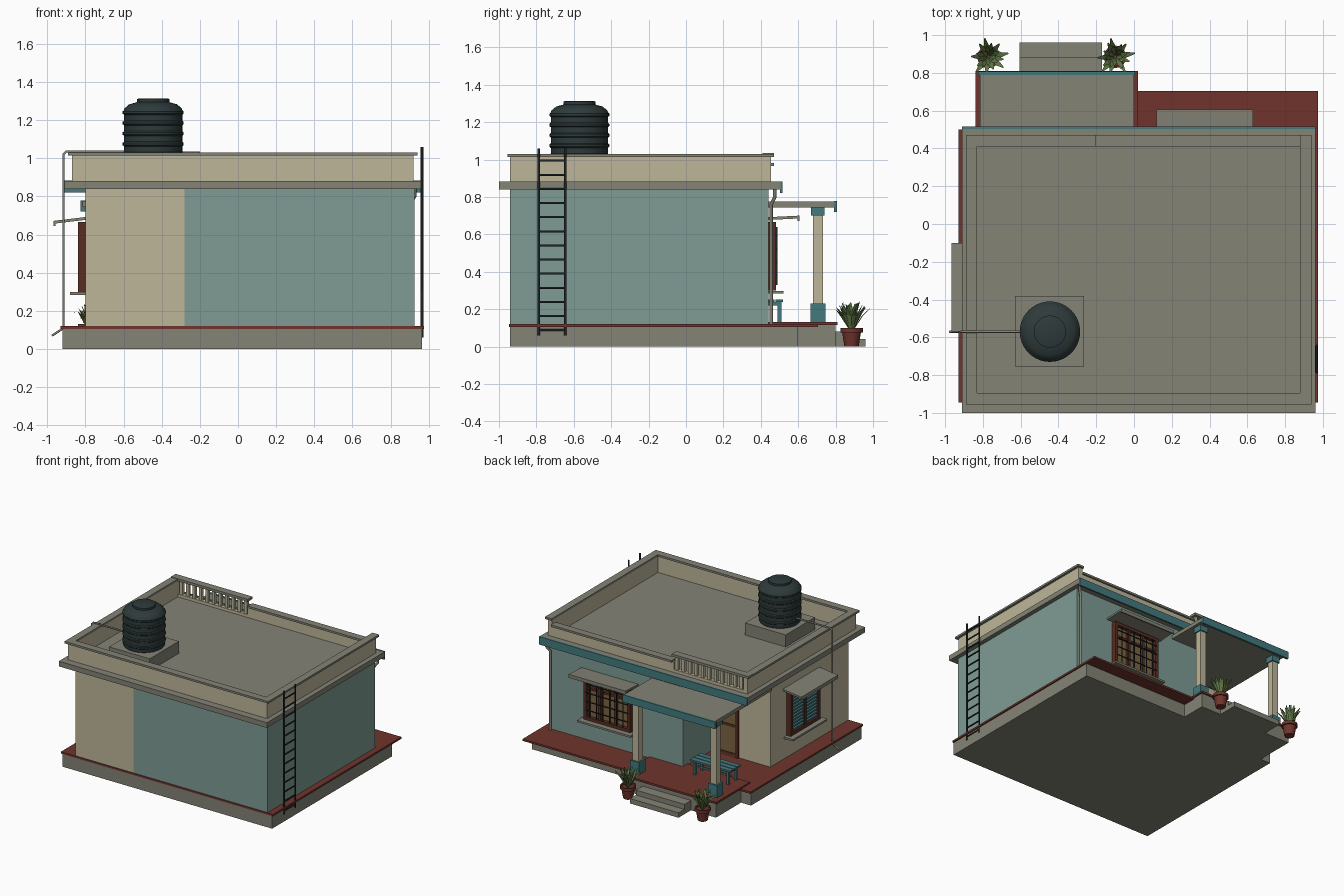
import bpy, bmesh, math, random
from mathutils import Matrix, Vector

if "Cube" in bpy.data.objects:
    bpy.data.objects.remove(bpy.data.objects["Cube"])

random.seed(4)


def lin(c):
    c /= 255
    return c / 12.92 if c <= 0.04045 else ((c + 0.055) / 1.055) ** 2.4


def mat(name, r, g, b):
    m = bpy.data.materials.new(name)
    m.diffuse_color = (lin(r), lin(g), lin(b), 1)
    m.use_nodes = True
    m.node_tree.nodes["Principled BSDF"].inputs["Base Color"].default_value = m.diffuse_color
    return m


CONCRETE = mat("concrete grey", 132, 131, 118)
TEAL = mat("wall teal", 126, 156, 148)
CREAM = mat("wall cream", 190, 182, 154)
RED = mat("oxide red", 112, 52, 45)
TRIM = mat("trim teal", 68, 122, 126)
BROWN = mat("wood brown", 88, 46, 34)
BLACK = mat("iron black", 32, 36, 38)
TANK = mat("tank charcoal", 46, 58, 58)
GREEN = mat("leaf green", 98, 122, 70)
OCHRE = mat("pane ochre", 122, 100, 68)


def finish(name, bm, material, M=None, smooth=False):
    if M:
        bm.transform(M)
    bmesh.ops.recalc_face_normals(bm, faces=bm.faces)
    me = bpy.data.meshes.new(name)
    bm.to_mesh(me)
    bm.free()
    me.materials.append(material)
    if smooth:
        me.shade_smooth()
        me.set_sharp_from_angle(angle=math.radians(35))
    ob = bpy.data.objects.new(name, me)
    bpy.context.collection.objects.link(ob)
    return ob


def boxes(name, material, dims, M=None, shear=0):
    """Boxes given as (x0, x1, y0, y1, z0, z1); shear tilts z along y."""
    bm = bmesh.new()
    for x0, x1, y0, y1, z0, z1 in dims:
        T = Matrix.Translation(((x0 + x1) / 2, (y0 + y1) / 2, (z0 + z1) / 2))
        S = Matrix.Diagonal((x1 - x0, y1 - y0, z1 - z0, 1))
        bmesh.ops.create_cube(bm, size=1, matrix=T @ S)
    for v in bm.verts:
        v.co.z += shear * v.co.y
    return finish(name, bm, material, M)


def lathe(name, material, profile, x, y, segs):
    bm = bmesh.new()
    vs = [bm.verts.new((r, 0, z)) for r, z in profile]
    es = [bm.edges.new(p) for p in zip(vs, vs[1:])]
    bmesh.ops.spin(bm, geom=vs + es, cent=(0, 0, 0), axis=(0, 0, 1),
                   angle=math.tau, steps=segs)
    bmesh.ops.remove_doubles(bm, verts=bm.verts, dist=1e-5)
    return finish(name, bm, material, Matrix.Translation((x, y, 0)), True)


def tube(name, material, paths, r):
    cu = bpy.data.curves.new(name, 'CURVE')
    cu.dimensions = '3D'
    cu.bevel_depth, cu.bevel_resolution, cu.use_fill_caps = r, 1, True
    for pts in paths:
        sp = cu.splines.new('POLY')
        sp.points.add(len(pts) - 1)
        for p, co in zip(sp.points, pts):
            p.co = (*co, 1)
    cu.materials.append(material)
    ob = bpy.data.objects.new(name, cu)
    bpy.context.collection.objects.link(ob)
    return ob


# Plinth, floor slabs and steps
boxes("plinth", CONCRETE, [(-.28, .965, -.94, .60, 0, .106), (-.92, -.28, -.94, .48, 0, .106),
                           (-.83, .01, .3, .80, 0, .116)])
boxes("floor_slab", RED, [(0, .975, -.945, .705, .105, .12), (-.93, 0, -.945, .50, .105, .12)])
boxes("porch_floor", RED, [(-.84, .02, .38, .81, .115, .131)])
boxes("porch_steps", CONCRETE, [(-.605, -.17, .79, .885, 0, .08), (-.605, -.17, .88, .96, 0, .04)])

# Walls: L-shaped plan with a recessed entrance
boxes("main_wall", TEAL, [(-.28, .925, -.94, .44, .12, .845)])
boxes("side_room_wall", CREAM, [(-.80, -.28, -.94, .06, .12, .845)])

# Main roof
boxes("roof_slab", CONCRETE, [(-.91, .96, -1.0, .505, .84, .882)])
boxes("roof_fascia", TRIM, [(-.91, .96, .503, .517, .82, .884)])
boxes("parapet", CREAM, [(-.87, .92, -.94, -.905, .88, 1.016), (-.87, -.835, -.94, .455, .88, 1.016),
                         (.885, .92, -.94, .455, .88, 1.016), (-.21, .89, .42, .455, .88, .966),
                         (-.84, -.21, .42, .455, .88, .905)])
boxes("parapet_coping", CONCRETE, [(-.89, .94, -.955, -.895, 1.015, 1.031), (-.89, -.83, -.9, .41, 1.015, 1.031),
                                   (.88, .94, -.9, .47, 1.015, 1.031), (-.2, .885, .41, .47, .965, .981)])
boxes("balustrade_rail", CONCRETE, [(-.89, -.2, .41, .47, 1.015, 1.035)])
boxes("balusters", CREAM, [(x - .012, x + .012, .425, .45, .90, 1.02)
                           for x in [-.81 + i * .058 for i in range(11)]])

# Porch roof and posts
boxes("porch_roof", CONCRETE, [(-.815, 0, .06, .795, .745, .775)])
boxes("porch_fascia", TRIM, [(-.825, .005, .79, .807, .72, .778)])
for i, x in enumerate((-.76, -.06)):
    y = .705
    boxes(f"porch_post_{i}", CREAM, [(x - .027, x + .027, y - .027, y + .027, .2, .72)])
    boxes(f"post_base_and_cap_{i}", TRIM, [(x - .04, x + .04, y - .04, y + .04, .128, .23),
                                           (x - .036, x + .036, y - .036, y + .036, .70, .746)])

# Door in the recess
boxes("door_frame", BROWN, [(-.52, -.50, .05, .078, .12, .66), (-.31, -.29, .05, .078, .12, .66),
                            (-.52, -.29, .05, .078, .64, .66)])
boxes("door_panel", OCHRE, [(-.50, -.31, .055, .068, .12, .64)])
boxes("door_rails", BROWN, [(-.50, -.31, .06, .072, z, z + .02) for z in (.13, .36, .48)])


# Windows: local x along the wall, local y outward
def window(name, M, w, tilt):
    h = w / 2
    boxes(name + "_frame", BROWN, [(-h, -h + .028, 0, .04, .30, .665), (h - .028, h, 0, .04, .30, .665),
                                   (-h, h, 0, .04, .30, .325), (-h, h, 0, .04, .64, .665)], M)
    boxes(name + "_sill", CONCRETE, [(-h - .03, h + .03, 0, .08, .283, .298)], M)
    boxes(name + "_shade", CONCRETE, [(-h - .045, h + .045, 0, .165, .677, .692),
                                      (-h - .045, h + .045, .157, .167, .664, .692)], M, tilt)


MB = Matrix.Translation((.375, .44, 0))
window("back_window", MB, .42, .05)
boxes("back_window_panes", OCHRE, [(-.2, .2, 0, .012, .31, .65)], MB)
boxes("back_window_mullions", BROWN, [(x - .011, x + .011, 0, .035, .31, .65) for x in (-.07, .07)]
      + [(-.2, .2, 0, .03, .545, .562)], MB)
boxes("back_window_grille", BLACK, [(-.19, .19, .042, .048, z, z + .006) for z in (.38, .45, .52, .59)]
      + [(x - .003, x + .003, .042, .048, .33, .64) for x in (-.15, -.09, -.03, .03, .09, .15)], MB)

MW = Matrix.Translation((-.80, -.335, 0)) @ Matrix.Rotation(math.pi / 2, 4, 'Z')
window("side_window", MW, .38, -.12)
boxes("side_window_backing", TRIM, [(-.17, .17, 0, .012, .31, .65)], MW)
boxes("side_window_louvres", TRIM, [(-.165, .165, .008, .034, .333 + i * .026, .346 + i * .026)
                                    for i in range(12)], MW)
boxes("side_window_mullion", BROWN, [(-.012, .012, 0, .04, .31, .65)], MW)

# Water tank on its pad
boxes("tank_pad", CONCRETE, [(-.63, -.265, -.755, -.38, .88, .98)])
prof = [(0, .98), (.15, .98), (.155, .99)]
for z in (1.02, 1.075, 1.13, 1.185, 1.24):
    prof += [(.153, z - .012), (.160, z - .006), (.160, z + .006), (.153, z + .012)]
prof += [(.150, 1.262), (.125, 1.283), (.085, 1.294), (.085, 1.31), (.078, 1.313), (0, 1.313)]
lathe("water_tank", TANK, prof, -.445, -.57, 40)

# Pipes
tube("tank_pipe", CONCRETE, [[(-.59, -.57, 1.035), (-.90, -.57, 1.035), (-.915, -.57, 1.02),
                              (-.915, -.57, .11), (-.975, -.57, .07)]], .007)
tube("rain_pipe", CONCRETE, [[(.925, .475, .85), (.925, .475, .80), (.90, .456, .76), (.90, .456, .12)]], .01)

# Roof ladder
tube("ladder_rails", BLACK, [[(.965, y, .06), (.965, y, 1.06)] for y in (-.787, -.645)], .007)
tube("ladder_rungs", BLACK, [[(.965, -.787, .088 + i * .0755), (.965, -.645, .088 + i * .0755)]
                             for i in range(13)], .006)

# Porch bench
boxes("bench_seat", TRIM, [(-.76, -.40, y, y + .04, .238, .252) for y in (.385, .432, .479)])
boxes("bench_legs", TRIM, [(x, x + .02, y, y + .02, .13, .24) for x in (-.74, -.44) for y in (.395, .49)]
      + [(x, x + .02, .395, .51, .22, .238) for x in (-.74, -.44)]
      + [(-.73, -.43, .45, .462, .172, .186)])


# Potted plants
def plant(name, x, y):
    lathe(name + "_pot", RED, [(0, 0), (.038, 0), (.05, .075), (.06, .076), (.06, .10), (.05, .10),
                               (.048, .088), (0, .088)], x, y, 16)
    bm = bmesh.new()
    for i in range(22):
        a = i * 2.4 + random.uniform(-.2, .2)
        k = (i + 1) / 22
        reach = .035 + .072 * k
        top = .245 - .05 * k + random.uniform(-.012, .008)
        d, s = Vector((math.cos(a), math.sin(a), 0)), Vector((-math.sin(a), math.cos(a), 0))
        up = Vector((0, 0, 1))
        rows = [(.008, .085, .005), (reach * .6, .085 + (top - .085) * .68, .014), (reach, top, .003)]
        vs = [[bm.verts.new(d * r + up * z + s * w * q) for q in (-1, 1)] for r, z, w in rows]
        for p, q in zip(vs, vs[1:]):
            bm.faces.new((p[0], p[1], q[1], q[0]))
    finish(name + "_leaves", bm, GREEN, Matrix.Translation((x, y, 0)))


plant("left_plant", -.77, .885)
plant("right_plant", -.10, .885)
